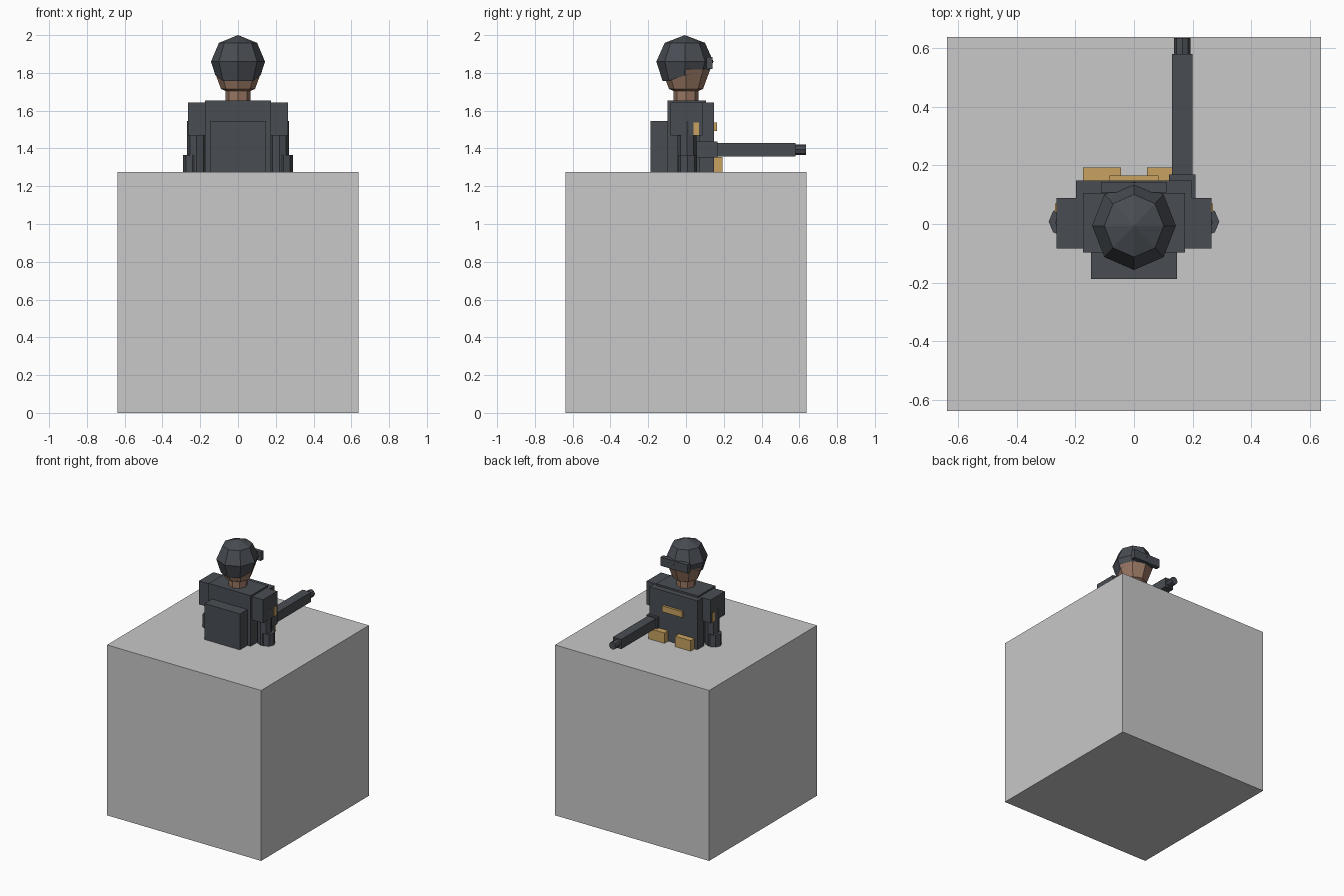
import bpy, bmesh
from mathutils import Matrix

if "Cube" in bpy.data.objects:
    bpy.data.objects.remove(bpy.data.objects["Cube"])


def material(name, rgb):
    m = bpy.data.materials.new(name)
    m.diffuse_color = (*rgb, 1)
    m.use_nodes = True
    m.node_tree.nodes["Principled BSDF"].inputs["Base Color"].default_value = m.diffuse_color
    return m


GREY = material("light_grey", (0.58, 0.58, 0.58))
DARK = material("dark_slate", (0.066, 0.074, 0.086))
GOLD = material("tan_gold", (0.58, 0.36, 0.12))
SKIN = material("skin_brown", (0.31, 0.18, 0.12))


def finish(name, bm, mat):
    mesh = bpy.data.meshes.new(name)
    bmesh.ops.recalc_face_normals(bm, faces=bm.faces)
    bm.to_mesh(mesh)
    bm.free()
    mesh.materials.append(mat)
    obj = bpy.data.objects.new(name, mesh)
    bpy.context.collection.objects.link(obj)
    return obj


def box(name, mat, x, y, z):
    """Box from (min, max) pairs on each axis."""
    bm = bmesh.new()
    bmesh.ops.create_cube(bm, size=1)
    for v in bm.verts:
        v.co = [(a + b) / 2 + c * (b - a) for (a, b), c in zip((x, y, z), v.co)]
    return finish(name, bm, mat)


def cylinder(name, mat, centre, radius, depth, axis="Z"):
    """Eight-sided capped cylinder."""
    bm = bmesh.new()
    bmesh.ops.create_cone(bm, cap_ends=True, segments=8, radius1=radius,
                          radius2=radius, depth=depth)
    if axis == "Y":
        bm.transform(Matrix.Rotation(1.5707963, 4, "X"))
    bm.transform(Matrix.Translation(centre))
    return finish(name, bm, mat)


def low_sphere(centre, radii):
    """Eight-segment, four-ring sphere."""
    bm = bmesh.new()
    bmesh.ops.create_uvsphere(bm, u_segments=8, v_segments=4, radius=1)
    bm.transform(Matrix.Translation(centre) @ Matrix.Diagonal((*radii, 1)))
    return bm


# Pedestal
box("pedestal", GREY, (-0.638, 0.638), (-0.638, 0.638), (0, 1.276))

# Torso, vest and backpack
box("torso", DARK, (-0.174, 0.174), (-0.098, 0.105), (1.22, 1.655))
box("vest_front", DARK, (-0.198, 0.198), (0.07, 0.148), (1.22, 1.642))
box("backpack", DARK, (-0.147, 0.147), (-0.187, -0.09), (1.22, 1.545))
box("chest_patch", GOLD, (-0.084, 0.084), (0.14, 0.165), (1.492, 1.537))

# Arms, hands and pouches on both sides
for side, s in (("left", -1), ("right", 1)):
    def span(a, b):
        return tuple(sorted((s * a, s * b)))
    box(f"upper_arm_{side}", DARK, span(0.165, 0.265), (-0.083, 0.088), (1.468, 1.643))
    box(f"arm_patch_{side}", GOLD, span(0.25, 0.269), (0.04, 0.07), (1.468, 1.538))
    cylinder(f"forearm_{side}", DARK, (s * 0.219, 0.005, 1.382), 0.05, 0.324)
    cylinder(f"hand_{side}", DARK, (s * 0.24, 0.008, 1.292), 0.051, 0.146)
    box(f"belt_pouch_{side}", GOLD, span(0.044, 0.174), (0.14, 0.193), (1.22, 1.354))

# Neck and head
cylinder("neck", SKIN, (0, 0, 1.68), 0.066, 0.1)
finish("head", low_sphere((0, 0, 1.818), (0.128, 0.128, 0.145)), SKIN)

# Helmet: open sphere with the rim raised at the front and sides
bm = low_sphere((0, -0.006, 1.86), (0.143, 0.151, 0.14))
bmesh.ops.delete(bm, geom=[v for v in bm.verts if v.co.z < 1.73], context="VERTS")
for v in bm.verts:
    if v.co.z < 1.8:
        raised = 0.055 if v.co.y > 0.03 else (0.03 if v.co.y > -0.03 else 0)
        grow = 1.1 + raised * 2.8
        v.co.x *= grow
        v.co.y *= grow
        v.co.z = 1.757 + raised
finish("helmet", bm, DARK)
box("goggles", DARK, (-0.113, 0.113), (0.108, 0.141), (1.82, 1.885))

# Long tool held forward
box("tool_body", DARK, (0.12, 0.209), (0.05, 0.168), (1.352, 1.437))
box("tool_barrel", DARK, (0.13, 0.2), (0.15, 0.58), (1.358, 1.43))
cylinder("tool_muzzle", DARK, (0.165, 0.595, 1.394), 0.028, 0.08, "Y")
